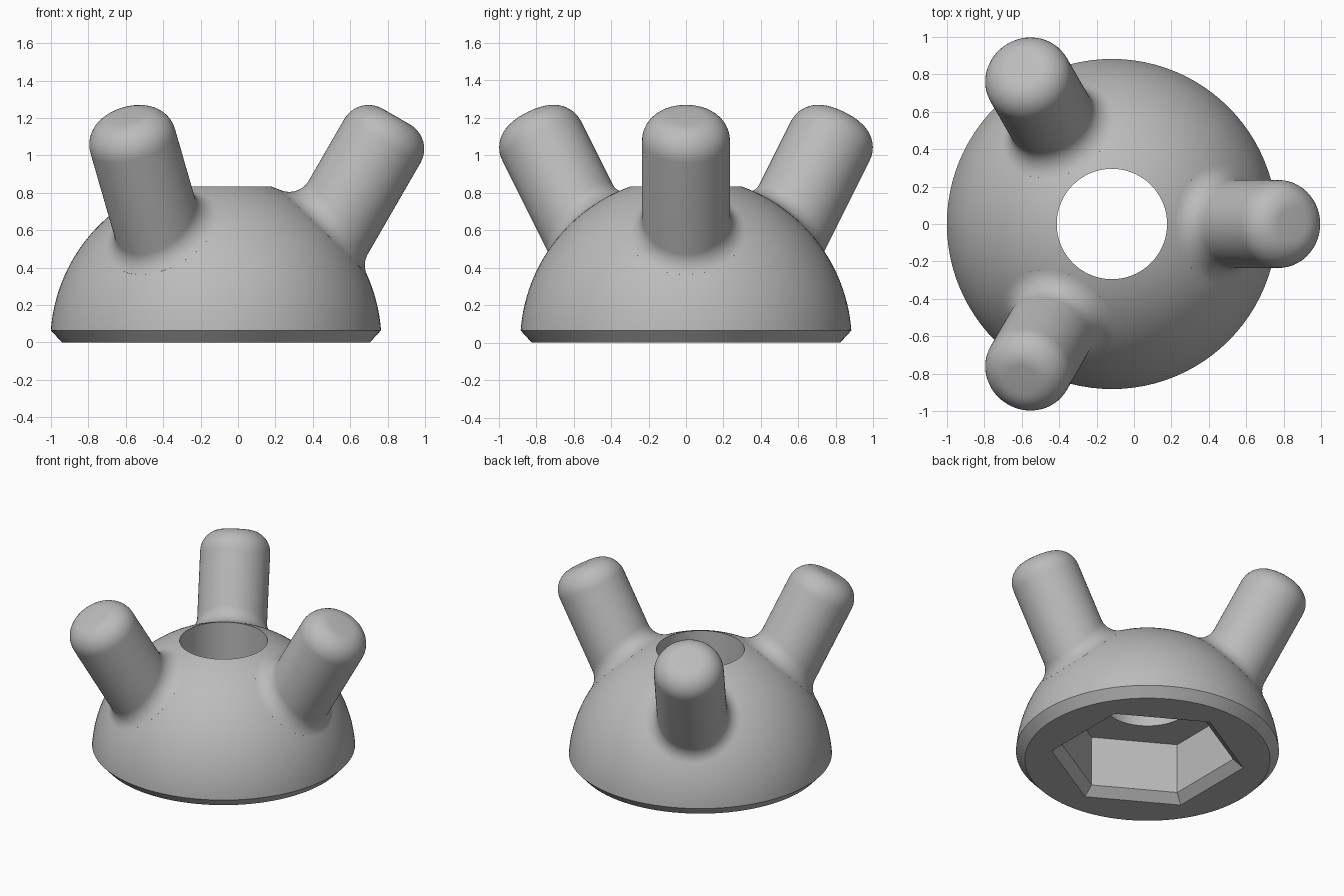
import bpy, bmesh, math
from mathutils import Matrix, Vector

old = bpy.data.objects.get("Cube")
if old:
    bpy.data.objects.remove(old, do_unlink=True)

CENTRE = Vector((-0.118, 0, 0))
R = 0.885                 # dome radius
HOLE = 0.295              # through hole radius
POST_R, POST_TIP, TIP_ROUND, BLEND = 0.235, 1.528, 0.15, 0.12
POST_OFFSET = 0.232       # distance of post axis from dome centre
SEG = 96

grey = bpy.data.materials.new("plain_grey")
grey.use_nodes = True
grey.diffuse_color = (0.5, 0.5, 0.5, 1)
grey.node_tree.nodes["Principled BSDF"].inputs["Base Color"].default_value = (0.5, 0.5, 0.5, 1)


def loft(name, rings, closed):
    """Skin equal-length rings; join last to first, or cap both ends."""
    bm = bmesh.new()
    loops = [[bm.verts.new(p) for p in ring] for ring in rings]
    pairs = list(zip(loops, loops[1:]))
    if closed:
        pairs.append((loops[-1], loops[0]))
    else:
        bm.faces.new(loops[0])
        bm.faces.new(loops[-1])
    for a, b in pairs:
        n = len(a)
        for i in range(n):
            j = (i + 1) % n
            bm.faces.new((a[i], a[j], b[j], b[i]))
    bmesh.ops.recalc_face_normals(bm, faces=bm.faces)
    mesh = bpy.data.meshes.new(name)
    bm.to_mesh(mesh)
    bm.free()
    mesh.materials.append(grey)
    obj = bpy.data.objects.new(name, mesh)
    bpy.context.collection.objects.link(obj)
    obj.location = CENTRE
    bpy.ops.object.select_all(action='DESELECT')
    obj.select_set(True)
    bpy.context.view_layer.objects.active = obj
    bpy.ops.object.shade_smooth_by_angle(angle=math.radians(30))
    return obj


ANGLES = [math.tau * i / SEG for i in range(SEG)]


def circle(r, z):
    return [Vector((r * math.cos(t), r * math.sin(t), z)) for t in ANGLES]


def hexagon(apothem, z):
    """Hexagon with flats facing +x and -x, sampled at the ring angles."""
    sector = math.pi / 3
    ring = []
    for t in ANGLES:
        r = apothem / math.cos((t + sector / 2) % sector - sector / 2)
        ring.append(Vector((r * math.cos(t), r * math.sin(t), z)))
    return ring


# Dome with chamfered foot, through hole and hexagonal pocket
low, high = math.asin(0.065 / R), math.acos(HOLE / R)
STEPS = 36
rings = [circle(0.823, 0)]
for k in range(STEPS + 1):
    a = low + (high - low) * k / STEPS
    rings.append(circle(R * math.cos(a), R * math.sin(a)))
rings += [circle(HOLE, 0.43), hexagon(0.505, 0.43), hexagon(0.505, 0.06), hexagon(0.565, 0)]
loft("dome_body", rings, True)


# Tilted post with a rounded tip and a rolling-ball blend into the dome
tilt = math.radians(30)
axis = Vector((math.sin(tilt), 0, math.cos(tilt)))
side = Vector((math.cos(tilt), 0, -math.sin(tilt)))
across = Vector((0, 1, 0))
ARC = 10


def post_rings():
    columns = []
    for t in ANGLES:
        out = side * math.cos(t) + across * math.sin(t)
        flat = side * POST_OFFSET + out * (POST_R + BLEND)
        ball = flat + axis * math.sqrt((R + BLEND) ** 2 - flat.length_squared)
        to_dome, to_post = -ball.normalized(), -out
        foot = ball + to_dome * BLEND
        column = [foot * 0.93]
        for k in range(ARC + 1):
            column.append(ball + to_dome.slerp(to_post, k / ARC) * BLEND)
        for k in range(ARC + 1):
            a = math.pi / 2 * k / ARC
            r = POST_R - TIP_ROUND * (1 - math.cos(a))
            h = POST_TIP - TIP_ROUND * (1 - math.sin(a))
            column.append(side * POST_OFFSET + out * r + axis * h)
        columns.append(column)
    return list(zip(*columns))


for name, turn in (("left_post", 0), ("back_right_post", 120), ("front_right_post", 240)):
    spin = Matrix.Rotation(math.radians(turn), 3, 'Z')
    loft(name, [[spin @ p for p in ring] for ring in post_rings()], False)
